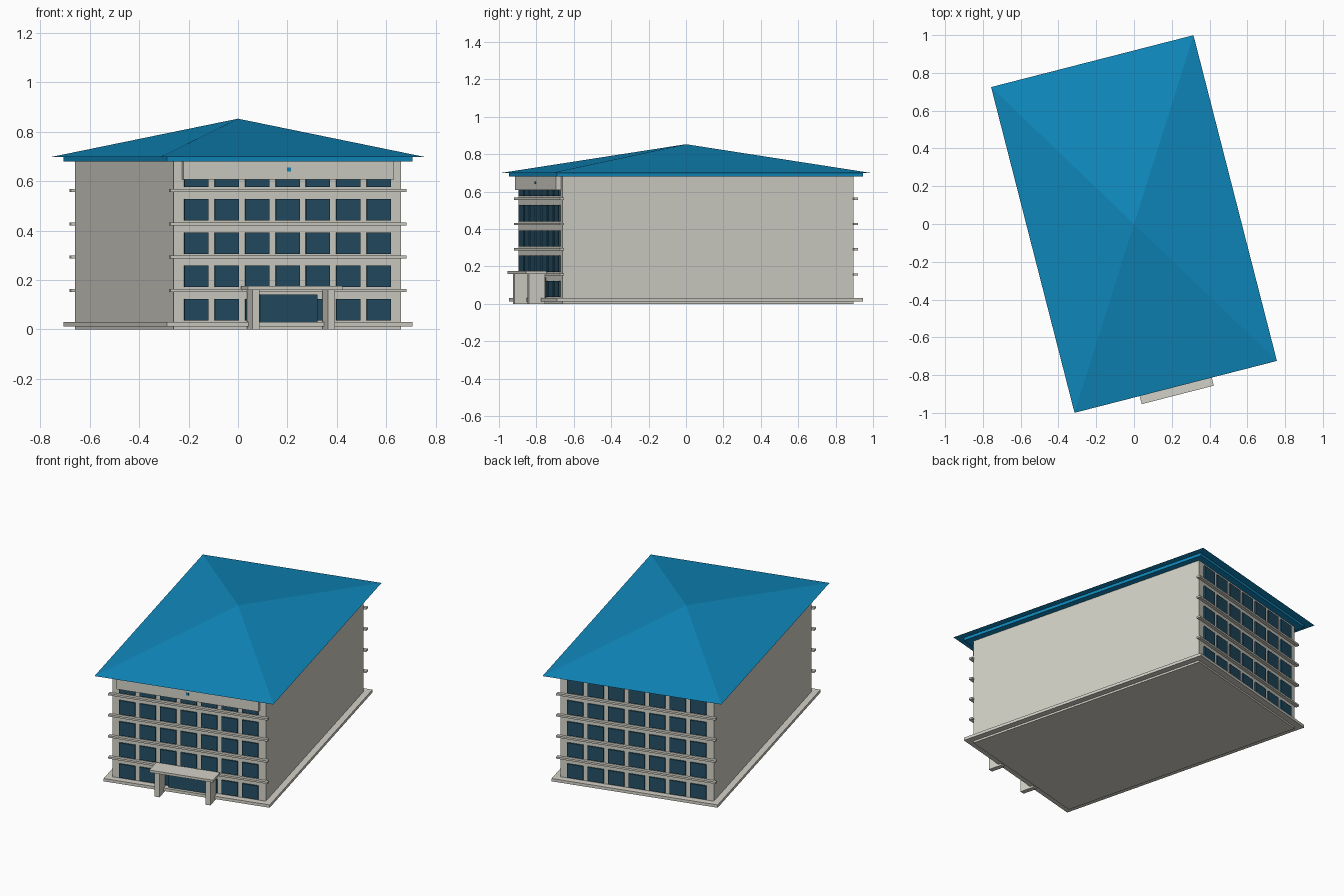
import bpy, bmesh, math
from mathutils import Matrix, Vector

if "Cube" in bpy.data.objects:
    bpy.data.objects.remove(bpy.data.objects["Cube"], do_unlink=True)

TURN = math.radians(14.37)   # the whole building stands turned on its plot
HX, HY = 0.475, 0.804        # half width and half depth of the walls


def material(name, color):
    mat = bpy.data.materials.new(name)
    mat.use_nodes = True
    mat.diffuse_color = (*color, 1)
    mat.node_tree.nodes["Principled BSDF"].inputs["Base Color"].default_value = (*color, 1)
    return mat


plaster = material("pale plaster", (0.65, 0.64, 0.57))
blue = material("blue roofing", (0.005, 0.25, 0.51))
glass = material("dark glass", (0.017, 0.074, 0.125))


def finish(name, bm, mat):
    mesh = bpy.data.meshes.new(name)
    bm.to_mesh(mesh)
    bm.free()
    mesh.materials.append(mat)
    obj = bpy.data.objects.new(name, mesh)
    obj.rotation_euler.z = TURN
    bpy.context.collection.objects.link(obj)
    return obj


def boxes(name, spans, mat):
    """One object made of boxes, each given as (x0, x1), (y0, y1), (z0, z1)."""
    bm = bmesh.new()
    for span in spans:
        centre = Vector([(a + b) / 2 for a, b in span])
        size = Vector([abs(b - a) for a, b in span])
        bmesh.ops.create_cube(bm, size=1, matrix=Matrix.Translation(centre) @ Matrix.Diagonal(size).to_4x4())
    return finish(name, bm, mat)


def both(half):
    return (-half, half)


# Walls, plinth slab and fascia
boxes("walls", [(both(HX), both(HY), (0, 0.69))], plaster)
boxes("plinth_slab", [(both(0.514), both(0.844), (0.012, 0.03))], plaster)
boxes("roof_fascia", [(both(0.514), both(0.844), (0.68, 0.699))], blue)

# Hipped roof rising to a single point
bm = bmesh.new()
eaves = [bm.verts.new((sx * 0.553, sy * 0.89, 0.698)) for sx, sy in ((-1, -1), (1, -1), (1, 1), (-1, 1))]
apex = bm.verts.new((0, 0, 0.853))
bm.faces.new(eaves[::-1])
for i in range(4):
    bm.faces.new((eaves[i], eaves[(i + 1) % 4], apex))
finish("roof", bm, blue)

# Windows and floor ledges on the front and back walls
for side, sign in (("front", -1), ("back", 1)):
    panes = []
    for row in range(5):
        for col in range(-3, 4):
            if side == "front" and row == 0 and col == 0:
                continue  # entrance stands here
            x, z = col * 0.127, 0.036 + row * 0.135
            panes.append(((x - 0.05, x + 0.05), (sign * 0.79, sign * 0.813), (z, z + 0.087)))
    boxes(side + "_windows", panes, glass)
    ledges = []
    for floor in range(4):
        z = 0.157 + floor * 0.135
        ledges.append((both(0.493), (sign * 0.8, sign * 0.823), (z - 0.006, z + 0.006)))
    boxes(side + "_ledges", ledges, plaster)

# Board under the eaves with a small plain plaque
boxes("front_board", [(both(0.44), (-0.83, -0.8), (0.607, 0.682))], plaster)
boxes("plaque", [(both(0.008), (-0.834, -0.829), (0.64, 0.655))], blue)

# Entrance: door glazing, side piers and canopy
boxes("entrance_glazing", [(both(0.12), (-0.825, -0.8), (0.03, 0.14))], glass)
boxes("entrance_piers", [((s * 0.1425, s * 0.1725), (-0.911, -0.823), (0, 0.162)) for s in (-1, 1)], plaster)
boxes("entrance_canopy", [(both(0.197), (-0.934, -0.82), (0.16, 0.175))], plaster)
